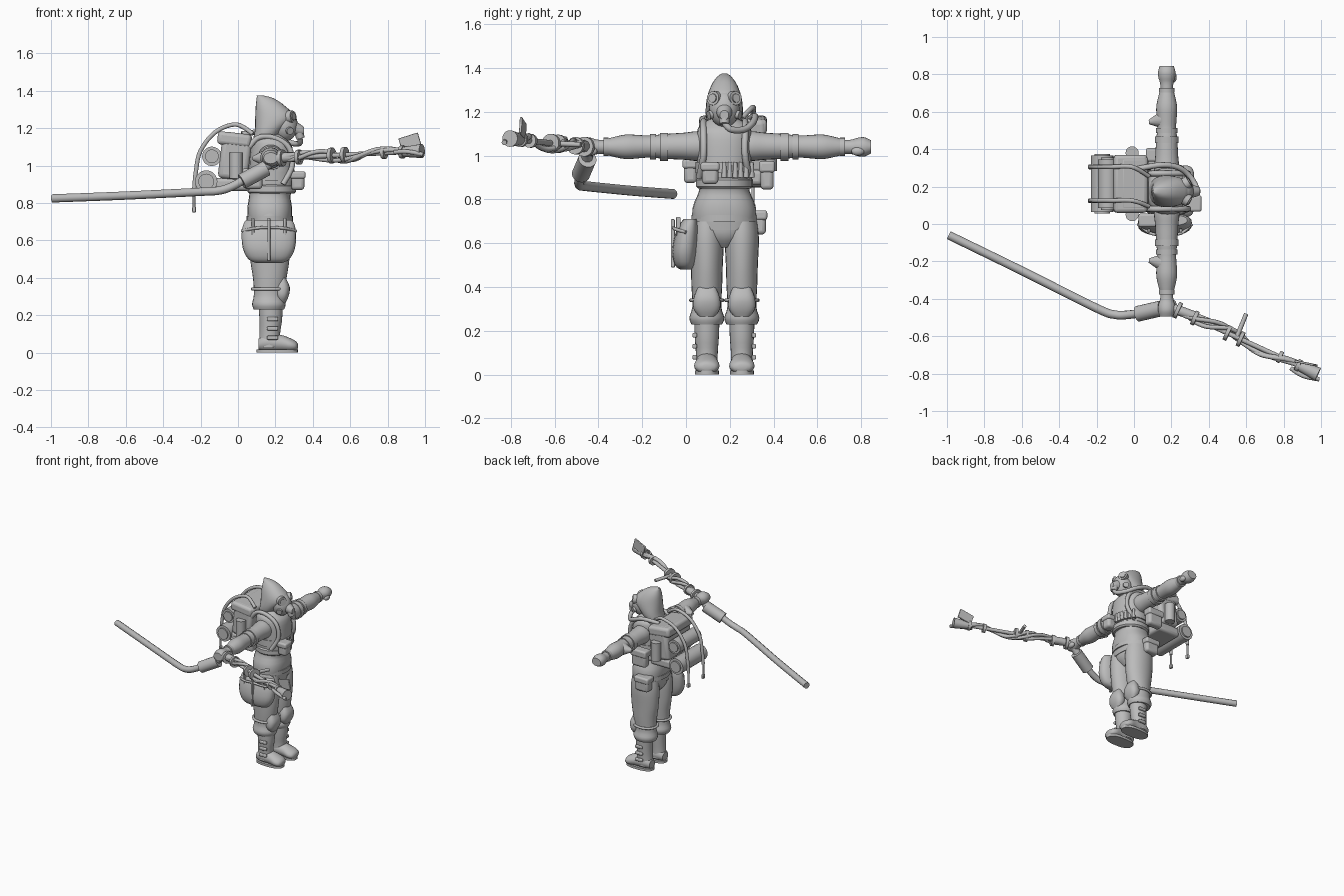
import bpy, bmesh, math
from mathutils import Vector, Matrix

if "Cube" in bpy.data.objects:
    bpy.data.objects.remove(bpy.data.objects["Cube"], do_unlink=True)

MID = 0.175   # body centre line along y; the figure looks along +x
CX = 0.175    # arm and leg axis along x
SIDES = ((-1, "right"), (1, "left"))

grey = bpy.data.materials.new("plain_grey")
grey.use_nodes = True
grey.diffuse_color = (0.5, 0.5, 0.5, 1)
grey.node_tree.nodes["Principled BSDF"].inputs["Base Color"].default_value = (0.5, 0.5, 0.5, 1)
parts = []


def add(name, mesh):
    obj = bpy.data.objects.new(name, mesh)
    mesh.materials.clear()
    mesh.materials.append(grey)
    bpy.context.collection.objects.link(obj)
    parts.append(obj)
    return obj


def from_bmesh(name, bm):
    bmesh.ops.recalc_face_normals(bm, faces=bm.faces)
    mesh = bpy.data.meshes.new(name)
    bm.to_mesh(mesh)
    bm.free()
    return add(name, mesh)


def spline(rows, steps):
    """Catmull-Rom resampling of rows of numbers."""
    out = []
    for i in range(len(rows) - 1):
        a, b, c, d = (Vector(rows[max(0, min(len(rows) - 1, i + k))]) for k in (-1, 0, 1, 2))
        for s in range(steps):
            t = s / steps
            out.append(b + (c - a) * t / 2 + (a * 2 - b * 5 + c * 4 - d) * t * t / 2
                       + (b * 3 - a - c * 3 + d) * t ** 3 / 2)
    return out + [Vector(rows[-1])]


def loft(name, rings, axis="z", sides=24, power=1.0, steps=3):
    """Rings are (position, centre a, centre b, radius a, radius b)."""
    bm = bmesh.new()
    loops = []
    for t, ca, cb, ra, rb in spline(rings, steps):
        loop = []
        for k in range(sides):
            ang = math.tau * k / sides
            c, s = math.cos(ang), math.sin(ang)
            a = ca + ra * math.copysign(abs(c) ** power, c)
            b = cb + rb * math.copysign(abs(s) ** power, s)
            loop.append(bm.verts.new({"z": (a, b, t), "y": (a, t, b), "x": (t, a, b)}[axis]))
        loops.append(loop)
    for low, high in zip(loops, loops[1:]):
        for k in range(sides):
            n = (k + 1) % sides
            bm.faces.new((low[k], low[n], high[n], high[k]))
    bm.faces.new(loops[0])
    bm.faces.new(loops[-1])
    return from_bmesh(name, bm)


def box(name, centre, size, tilt=0, bevel=0.015, turn=0):
    bm = bmesh.new()
    bmesh.ops.create_cube(bm, size=1, matrix=Matrix.Diagonal((*size, 1)))
    obj = from_bmesh(name, bm)
    obj.location = centre
    obj.rotation_euler = (0, tilt, turn)
    mod = obj.modifiers.new("rounded_edges", "BEVEL")
    mod.width, mod.segments = bevel, 3
    return obj


def rod(name, start, end, r1, r2=None, sides=20):
    start, end = Vector(start), Vector(end)
    d = end - start
    place = Matrix.Translation((start + end) / 2) @ d.to_track_quat("Z", "Y").to_matrix().to_4x4()
    bm = bmesh.new()
    bmesh.ops.create_cone(bm, cap_ends=True, segments=sides, radius1=r1,
                          radius2=r1 if r2 is None else r2, depth=d.length, matrix=place)
    return from_bmesh(name, bm)


def ball(name, centre, radii):
    bm = bmesh.new()
    bmesh.ops.create_uvsphere(bm, u_segments=24, v_segments=14, radius=1,
                              matrix=Matrix.Translation(centre) @ Matrix.Diagonal((*radii, 1)))
    return from_bmesh(name, bm)


def tube(name, points, radius, steps=6):
    curve = bpy.data.curves.new(name, "CURVE")
    curve.dimensions, curve.bevel_depth, curve.use_fill_caps = "3D", radius, True
    curve.bevel_resolution = 3
    path = spline(points, steps)
    line = curve.splines.new("POLY")
    line.points.add(len(path) - 1)
    for p, co in zip(line.points, path):
        p.co = (*co, 1)
    temp = bpy.data.objects.new("temporary_curve", curve)
    mesh = bpy.data.meshes.new_from_object(temp)
    bpy.data.objects.remove(temp)
    return add(name, mesh)


# Torso, belt line and pelvis
loft("torso", [(z, x, MID, rx, ry) for z, x, rx, ry in (
    (.66, .17, .11, .14), (.76, .17, .12, .145), (.84, .17, .11, .115), (.88, .18, .12, .12),
    (1, .18, .12, .125), (1.1, .18, .11, .125), (1.14, .17, .09, .11), (1.17, .17, .06, .06))], power=.85)
loft("pelvis", [(.58, .17, MID, .06, .05), (.63, .17, MID, .1, .12), (.7, .17, MID, .11, .15),
                (.77, .17, MID, .11, .14)])
loft("jacket_band", [(z, .18, MID, r, r) for z, r in ((.85, .12), (.86, .13), (.89, .13), (.9, .12))], steps=1)
loft("cartridge_belt", [(z, .18, MID, .13, .132) for z in (.92, .97)], steps=1)
loft("hip_belt", [(z, .17, MID, .125, .15) for z in (.7, .73)], steps=1)
loft("neck", [(1.12, .17, MID, .08, .08), (1.2, .17, MID, .06, .06)])
for i in range(6):
    y = MID + .025 * i
    x = .305 - .05 * (i / 5) ** 2
    rod("cartridge", (x, y, .9), (x, y, .97), .013, .009, sides=10)

# Legs, knee pads and boots
for s, side in SIDES:
    y = MID + s * .08
    loft(side + "_leg", [(z, x, y, rx, ry) for z, x, rx, ry in (
        (.23, .165, .08, .07), (.26, .165, .09, .08), (.31, .165, .08, .066), (.4, .17, .09, .07),
        (.5, .17, .105, .073), (.62, .17, .11, .078), (.7, .17, .1, .07))])
    loft(side + "_knee_pad", [(z, .235, y, rx, ry) for z, rx, ry in (
        (.26, .015, .03), (.3, .035, .06), (.35, .042, .06), (.4, .02, .04))], power=.8)
    tube(side + "_knee_strap", [(.165 + .088 * math.cos(a), y + .072 * math.sin(a), .34)
                                for a in (k * math.tau / 12 for k in range(13))], .009, steps=2)
    loft(side + "_boot_shaft", [(z, x, y, rx, ry) for z, x, rx, ry in (
        (.03, .17, .06, .05), (.1, .17, .055, .05), (.17, .175, .06, .055), (.25, .175, .065, .058))])
    loft(side + "_boot_foot", [(x, y, z, ry, rz) for x, z, ry, rz in (
        (.11, .045, .035, .03), (.15, .055, .05, .05), (.23, .05, .052, .045),
        (.28, .04, .058, .037), (.31, .035, .045, .026), (.32, .035, .02, .012))], axis="x")
    loft(side + "_boot_sole", [(z, .21, y, .11, .055) for z in (0, .018)], steps=1, power=.8)
    for z in (.08, .13, .18):
        box(side + "_boot_buckle", (.185, y + s * .055, z), (.06, .02, .022), bevel=.006)

# Arms with padded sleeves, elbow pads and fists
for s, side in SIDES:
    loft(side + "_arm", [(MID + s * d, CX, 1.045 - .01 * d, r, r) for d, r in (
        (.06, .06), (.12, .068), (.18, .062), (.25, .058), (.29, .055), (.34, .05), (.39, .053),
        (.45, .056), (.51, .044), (.55, .033))], axis="y")
    for d, r, w in ((.275, .064, .018), (.325, .058, .014), (.54, .042, .012)):
        rod(side + "_sleeve_cuff", (CX, MID + s * (d - w), 1.04), (CX, MID + s * (d + w), 1.04), r)
    rod(side + "_elbow_pad", (CX - .03, MID + s * .38, 1.04), (CX - .095, MID + s * .37, 1.04), .045, .012)
    loft(side + "_glove", [(MID + s * d, CX, 1.04, ra, rb) for d, ra, rb in (
        (.54, .032, .032), (.58, .036, .033), (.61, .045, .042), (.64, .046, .044), (.67, .038, .03))], axis="y")
    ball(side + "_thumb", (CX + .035, MID + s * .61, 1.02), (.018, .03, .02))
    # Shoulder strap running from pack to chest
    y = MID + s * .095
    tube(side + "_shoulder_strap", [(.06, y, 1.1), (.11, y, 1.15), (.19, y, 1.15), (.27, y, 1.1),
                                    (.29, y, 1.0), (.24, y + s * .02, .9)], .015)

# Peaked hood and breathing mask
loft("hood", [(z, (a + b) / 2, MID, (b - a) / 2, ry) for z, a, b, ry in (
    (1.14, .08, .2, .075), (1.19, .09, .24, .085), (1.26, .092, .3, .08), (1.32, .095, .25, .06),
    (1.36, .1, .19, .033), (1.376, .1, .13, .01))], power=.9)
ball("mask_face", (.25, MID, 1.215), (.07, .07, .085))
loft("mask_snout", [(.27, MID, 1.215, .05, .055), (.31, MID, 1.2, .035, .038), (.335, MID, 1.19, .028, .03),
                    (.352, MID, 1.185, .02, .022)], axis="x")
rod("mask_filter", (.325, MID, 1.18), (.335, MID, 1.145), .026, .022)
for s, side in SIDES:
    eye = Vector((.275, MID + s * .04, 1.26))
    out = Vector((.8, s * .5, .1)).normalized()
    rod(side + "_goggle_rim", eye - out * .02, eye + out * .024, .036, .032)
    rod(side + "_goggle_lens", eye, eye + out * .03, .024, .02)
    rod(side + "_cheek_valve", (.27, MID + s * .05, 1.19), (.28, MID + s * .072, 1.185), .02)
tube("breathing_hose", [(.33, MID, 1.15), (.33, MID + .03, 1.12), (.29, MID + .09, 1.12),
                        (.23, MID + .13, 1.15), (.14, MID + .14, 1.18), (.02, MID + .12, 1.17)], .015)

# Chest pouch, hip pouch and side pouches
for name, centre, size in (("chest_pouch", (.32, .11, .92), (.07, .075, .1)),
                           ("hip_pouch", (.13, .33, .695), (.11, .07, .11)),
                           ("left_side_pouch", (.13, .37, .91), (.12, .06, .13)),
                           ("right_side_pouch", (.08, .02, .93), (.1, .06, .11))):
    box(name, centre, size, bevel=.018)
    box(name + "_flap", (centre[0], centre[1], centre[2] + size[2] * .3),
        (size[0] + .012, size[1] + .012, size[2] * .4), bevel=.012)

# Rounded hip bag with straps
loft("hip_bag", [(z, .165, y, rx, ry) for z, y, rx, ry in (
    (.48, 0, .07, .025), (.5, -.005, .11, .045), (.56, -.005, .14, .058), (.64, .005, .145, .055),
    (.69, .015, .135, .042), (.71, .02, .12, .03))], power=.8)
tube("hip_bag_seam", [(.02, 0, .65), (.09, -.05, .665), (.165, -.055, .67), (.25, -.05, .665), (.31, 0, .65)], .008)
for x in (.08, .165, .25):
    box("hip_bag_strap", (x, -.035, .67), (.016, .02, .1), bevel=.004)
box("hip_bag_centre_strap", (.165, -.06, .6), (.016, .018, .22), bevel=.004)

# Backpack, rolls and frame
PACK = MID + .04
box("backpack", (-.015, PACK, 1.05), (.16, .3, .25), tilt=.12, bevel=.025)
box("backpack_flap", (-.02, PACK, 1.14), (.18, .31, .07), tilt=.12, bevel=.02)
box("backpack_base", (-.03, PACK, .9), (.19, .27, .07), bevel=.02)
for name, x, z, r, half in (("bedroll", -.17, .915, .06, .15), ("upper_roll", -.14, 1.05, .052, .13)):
    rod(name, (x, PACK - half, z), (x, PACK + half, z), r)
    for d in (-half, half):
        rod(name + "_end", (x, PACK + d - .01, z), (x, PACK + d + .01, z), r * .7)
for s, side in SIDES:
    y = PACK + s * .09
    tube(side + "_pack_strap", [(-.235, y, .86), (-.225, y, .97), (-.2, y, 1.08), (-.12, y, 1.18),
                                (-.01, y, 1.22), (.08, MID + s * .08, 1.17)], .012)
    rod(side + "_strap_tail", (-.235, y, .87), (-.235, y, .76), .007)
    box(side + "_strap_tab", (-.235, y, .765), (.02, .025, .03), bevel=.005)
    rod(side + "_canister", (-.01, PACK + s * .165, .93), (-.01, PACK + s * .165, 1.07), .035)

# Long lance: exhaust pole, bend and grip
tube("lance_pole", [(-.99, -.06, .825), (-.6, -.25, .84), (-.2, -.45, .86), (-.1, -.485, .867),
                    (-.03, -.485, .89), (.04, -.475, .93)], .023)
rod("lance_grip", (.02, -.48, .915), (.15, -.45, .985), .042)
tube("lance_neck", [(.12, -.455, .97), (.19, -.45, 1.03), (.26, -.47, 1.045), (.34, -.5, 1.045)], .027)
# Twisted pipes wind round a straight core to the nozzle
head, tip = Vector((.22, -.455, 1.04)), Vector((.92, -.775, 1.075))
axis = (tip - head).normalized()
side_dir = axis.cross(Vector((0, 0, 1))).normalized()
up_dir = side_dir.cross(axis)
at = lambda t: head.lerp(tip, t)
rod("lance_core", head, tip, .013)
for phase, turns, wide in ((0, 1.5, .035), (2, 1, .028), (4, 2, .03)):
    tube("twisted_pipe", [at(i / 12) + (side_dir * math.cos(phase + math.tau * turns * i / 12)
         + up_dir * math.sin(phase + math.tau * turns * i / 12)) * wide * math.sin(math.pi * (i + 1) / 14)
         for i in range(13)], .012, steps=3)
for t, r in ((.02, .045), (.15, .04), (.4, .042), (.5, .042), (.8, .032), (.94, .034)):
    rod("lance_collar", at(t) - axis * .01, at(t) + axis * .01, r)
rod("lance_lever", at(.47), (.6, -.48, 1.05), .012)
rod("lance_nozzle", at(.92), at(1) + axis * .07, .024, .038)
box("nozzle_blade", (.92, -.745, 1.125), (.11, .012, .075), tilt=-.3, bevel=.004, turn=-.2)
tube("nozzle_igniter", [at(.9) - side_dir * -.03, at(1) + side_dir * .04, (.99, -.83, 1.06)], .012)

# Smooth shading with sharp edges kept
bpy.ops.object.select_all(action="DESELECT")
for obj in parts:
    obj.select_set(True)
bpy.context.view_layer.objects.active = parts[0]
bpy.ops.object.shade_smooth_by_angle(angle=math.radians(40))
